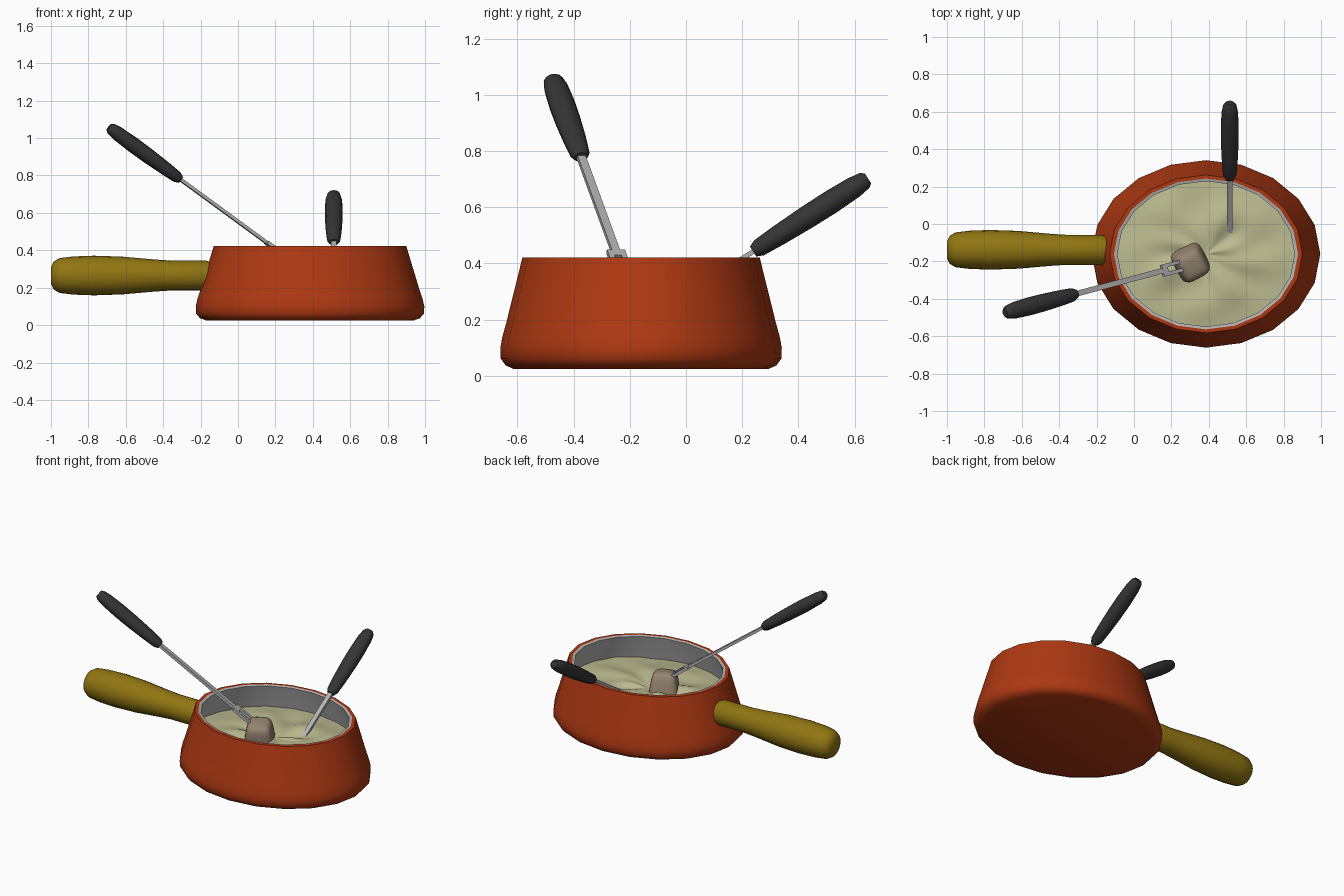
import bpy, bmesh, math
from mathutils import Vector, Matrix

if "Cube" in bpy.data.objects:
    bpy.data.objects.remove(bpy.data.objects["Cube"])


def material(name, rgb):
    m = bpy.data.materials.new(name)
    m.diffuse_color = (*rgb, 1)
    m.use_nodes = True
    m.node_tree.nodes["Principled BSDF"].inputs["Base Color"].default_value = m.diffuse_color
    return m


RED = material("red_enamel", (0.42, 0.04, 0.006))
OLIVE = material("olive_handle", (0.28, 0.18, 0.006))
BLACK = material("black_grip", (0.035, 0.035, 0.035))
CHEESE = material("melted_cheese", (0.5, 0.5, 0.28))
BREAD = material("bread", (0.3, 0.23, 0.16))
STEEL = material("steel", (0.45, 0.45, 0.45))


def finish(name, bm, mat, angle=40, matrix=None):
    if matrix:
        bm.transform(matrix)
    bmesh.ops.recalc_face_normals(bm, faces=bm.faces[:])
    me = bpy.data.meshes.new(name)
    bm.to_mesh(me)
    bm.free()
    me.materials.append(mat)
    me.shade_smooth()
    me.set_sharp_from_angle(angle=math.radians(angle))
    ob = bpy.data.objects.new(name, me)
    bpy.context.collection.objects.link(ob)
    return ob


def lathe(name, profile, n, mat, matrix, sy=1.0, caps=(True, True), angle=40):
    """Rings of (radius, height) around local z, y squashed by sy."""
    bm = bmesh.new()
    rings = []
    for r, h in profile:
        rings.append([bm.verts.new((r * math.cos(2 * math.pi * i / n),
                                    r * sy * math.sin(2 * math.pi * i / n), h))
                      for i in range(n)])
    for a, b in zip(rings, rings[1:]):
        for i in range(n):
            j = (i + 1) % n
            bm.faces.new((a[i], a[j], b[j], b[i]))
    for ring, cap in zip((rings[0], rings[-1]), caps):
        if cap:
            bm.faces.new(ring)
    return finish(name, bm, mat, angle, matrix)


CX, CY, SQ = 0.385, -0.16, 0.82
pot_at = Matrix.Translation((CX, CY, 0))

# Pot: oval enamel shell and steel lining
lathe("pot_shell", [(0.555, 0.025), (0.588, 0.037), (0.61, 0.062), (0.611, 0.10),
                    (0.602, 0.14), (0.585, 0.19), (0.515, 0.422), (0.492, 0.422)],
      20, RED, pot_at, SQ, (True, False))
lathe("pot_lining", [(0.492, 0.422), (0.474, 0.418), (0.532, 0.24), (0.55, 0.16),
                     (0.54, 0.07)], 20, STEEL, pot_at, SQ, (False, True))

# Melted cheese: rippled disc
bm = bmesh.new()
N, R = 60, 14
prev = None
centre = bm.verts.new((0, 0, 0.27))
for k in range(1, R + 1):
    t = k / R
    ring = []
    for i in range(N):
        a = 2 * math.pi * i / N
        wave = math.sin(5 * a + 4 * t) + 0.7 * math.sin(8 * a - 5 * t) + 0.6 * math.sin(3 * a + 9 * t)
        z = 0.27 + 0.008 * wave * math.sin(math.pi * min(t * 1.05, 0.9)) + 0.012 * math.sin(4 * t)
        ring.append(bm.verts.new((0.526 * t * math.cos(a), 0.526 * SQ * t * math.sin(a), z)))
    for i in range(N):
        j = (i + 1) % N
        bm.faces.new((prev[i], ring[i], ring[j], prev[j]) if prev else (centre, ring[i], ring[j]))
    prev = ring
finish("cheese", bm, CHEESE, 80, pot_at)

# Pot handle: turned along x
lathe("pot_handle", [(0.045, -1.0), (0.075, -0.985), (0.093, -0.955), (0.102, -0.88),
                     (0.106, -0.77), (0.101, -0.62), (0.086, -0.45), (0.08, -0.36),
                     (0.08, -0.17), (0.07, -0.145)], 20, OLIVE,
      Matrix.Translation((0, -0.138, 0.265)) @ Matrix.Rotation(math.pi / 2, 4, 'Y'), angle=60)

# Bread chunk: rounded lump tapering to the top
bm = bmesh.new()
bmesh.ops.create_cube(bm, size=0.2)
for v in bm.verts:
    if v.co.z > 0:
        v.co.x *= 0.72
        v.co.y *= 0.78
bread = finish("bread_chunk", bm, BREAD, 80,
               Matrix.Translation((0.305, -0.21, 0.285)) @ Matrix.Rotation(0.5, 4, 'Z')
               @ Matrix.Rotation(0.2, 4, 'X'))
sub = bread.modifiers.new("round", 'SUBSURF')
sub.levels = sub.render_levels = 3
bread.data.edges.foreach_set("use_edge_sharp", [False] * len(bread.data.edges))
crease = bread.data.attributes.new("crease_edge", 'FLOAT', 'EDGE')
crease.data.foreach_set("value", [0.35] * len(bread.data.edges))


def fork(name, start, tip):
    start, tip = Vector(start), Vector(tip)
    d = (tip - start).normalized()
    w = d.cross(Vector((0, 0, 1))).normalized()
    n = w.cross(d)
    L = (tip - start).length
    frame = Matrix.Translation(start) @ Matrix((w, n, d)).transposed().to_4x4()
    # grip
    lathe(name + "_grip", [(0.024, 0), (0.036, 0.015), (0.044, 0.06), (0.048, 0.16),
                           (0.047, 0.26), (0.042, 0.38), (0.036, 0.46), (0.024, 0.485)],
          12, BLACK, frame, 0.88)
    # flat shaft, cross bar and two tines
    bm = bmesh.new()

    def bar(x, z0, z1, wid, thick):
        bmesh.ops.create_cube(bm, size=1, matrix=Matrix.Translation((x, 0, (z0 + z1) / 2))
                              @ Matrix.Diagonal((wid, thick, z1 - z0, 1)))
    head = L - 0.17
    bar(0, 0.47, head, 0.03, 0.017)
    bar(0, head, head + 0.035, 0.066, 0.018)
    for s in (-1, 1):
        bar(s * 0.023, head + 0.035, L, 0.02, 0.018)
    finish(name + "_prongs", bm, STEEL, 30, frame)


# Two forks: one in the bread, one resting in the cheese
fork("left_fork", (-0.69, -0.475, 1.058), (0.285, -0.215, 0.345))
fork("back_fork", (0.512, 0.648, 0.703), (0.512, -0.405, 0.032))
